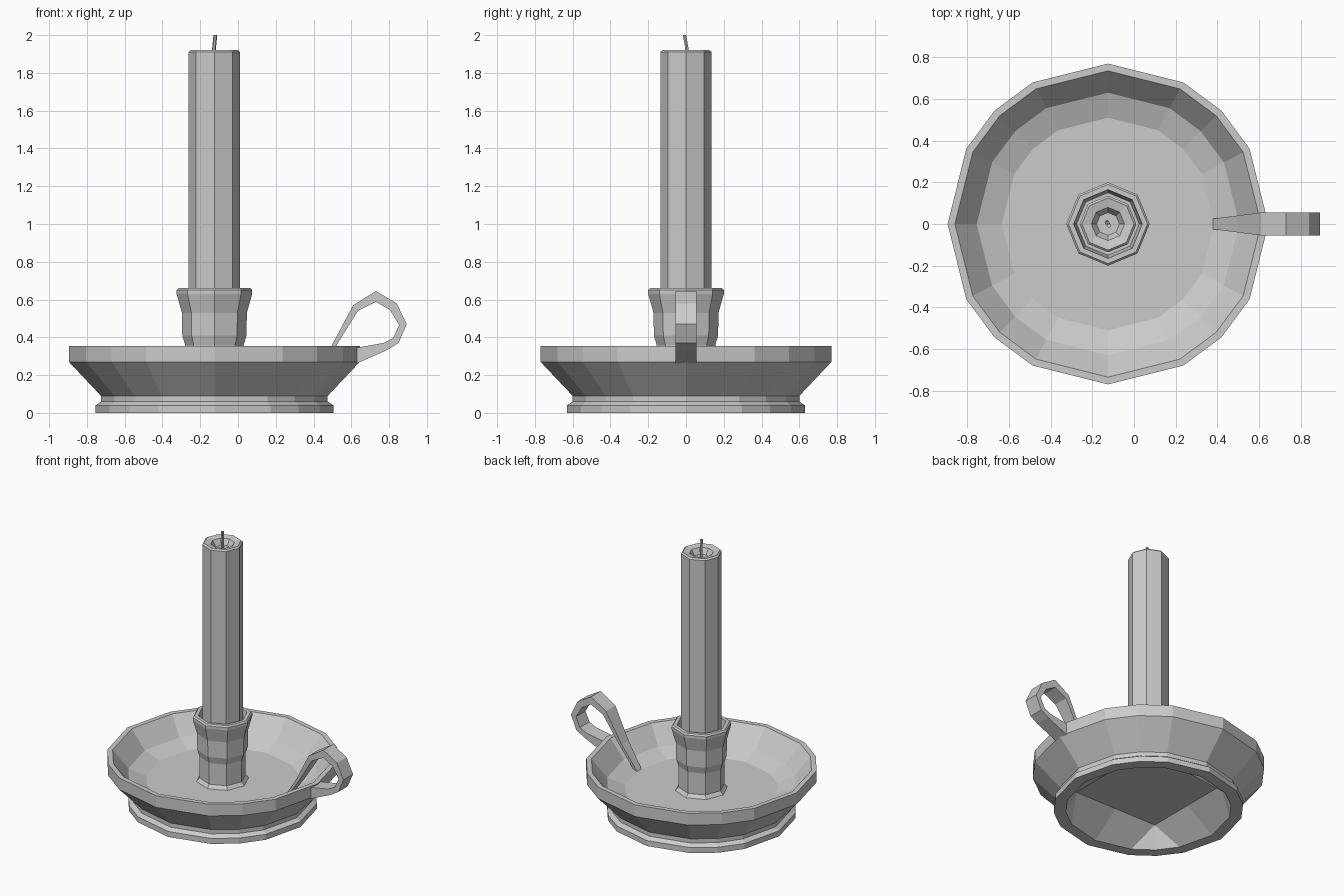
import bpy, bmesh
from math import radians, cos, sin

if "Cube" in bpy.data.objects:
    bpy.data.objects.remove(bpy.data.objects["Cube"])

CX = -0.125                                   # axis of the dish and candle
DISH = [q * 90 + a for q in range(4) for a in (0, 28, 45, 62)]
OCT = [i * 45 for i in range(8)]


def finish(bm, name):
    bmesh.ops.remove_doubles(bm, verts=bm.verts, dist=0.0005)
    bmesh.ops.recalc_face_normals(bm, faces=bm.faces)
    me = bpy.data.meshes.new(name)
    bm.to_mesh(me)
    bm.free()
    ob = bpy.data.objects.new(name, me)
    bpy.context.collection.objects.link(ob)
    return ob


def skin(name, rings):
    """Bridge a list of equal-length point rings and cap both ends."""
    bm = bmesh.new()
    rows = [[bm.verts.new(p) for p in ring] for ring in rings]
    n = len(rows[0])
    for a, b in zip(rows, rows[1:]):
        for i in range(n):
            j = (i + 1) % n
            bm.faces.new((a[i], a[j], b[j], b[i]))
    bm.faces.new(rows[0])
    bm.faces.new(rows[-1])
    return finish(bm, name)


def ring(r, z, angles, cx=CX, cy=0):
    return [(cx + r * cos(radians(a)), cy + r * sin(radians(a)), z) for a in angles]


# Dish: hollow underside with a square ceiling, foot, flared wall, rim, floor
c = 0.48 * cos(radians(45))
square = []
for q in range(4):
    for a in (0, 45, 45, 45):
        r = c if a == 0 else 0.48
        square += ring(r, 0.15, [q * 90 + a])
dish_profile = [(0.55, 0), (0.63, 0), (0.63, 0.04), (0.60, 0.06), (0.60, 0.09),
                (0.77, 0.27), (0.77, 0.355), (0.735, 0.355), (0.63, 0.225), (0.51, 0.18)]
skin("dish", [square] + [ring(r, z, DISH) for r, z in dish_profile])

# Candle socket
socket_profile = [(0.18, 0.175), (0.155, 0.205), (0.155, 0.36), (0.17, 0.41), (0.172, 0.53),
                  (0.20, 0.63), (0.20, 0.65), (0.19, 0.66), (0.165, 0.66), (0.15, 0.57)]
skin("socket", [ring(r, z, OCT) for r, z in socket_profile])

# Candle with a melted hollow on top
candle_profile = [(0.136, 0.50), (0.136, 1.91), (0.125, 1.92), (0.08, 1.91), (0.055, 1.87)]
skin("candle", [ring(r, z, OCT) for r, z in candle_profile])

# Bent wick
wick_path = [(-0.13, 0.008, 1.86), (-0.126, 0.003, 1.94), (-0.12, -0.008, 2.0)]
skin("wick", [ring(0.01, z, range(0, 360, 60), x, y) for x, y, z in wick_path])

# Handle strap: (outer x, outer z, inner x, inner z, half width)
strap = [(0.375, 0.175, 0.395, 0.17, 0.025), (0.495, 0.355, 0.52, 0.355, 0.04),
         (0.61, 0.57, 0.635, 0.54, 0.055), (0.73, 0.645, 0.73, 0.588, 0.055),
         (0.84, 0.58, 0.805, 0.545, 0.055), (0.893, 0.47, 0.853, 0.465, 0.055),
         (0.85, 0.37, 0.82, 0.395, 0.055), (0.79, 0.333, 0.77, 0.37, 0.055),
         (0.63, 0.262, 0.63, 0.345, 0.055)]
skin("handle", [[(ox, -w, oz), (ox, w, oz), (ix, w, iz), (ix, -w, iz)]
                for ox, oz, ix, iz, w in strap])
